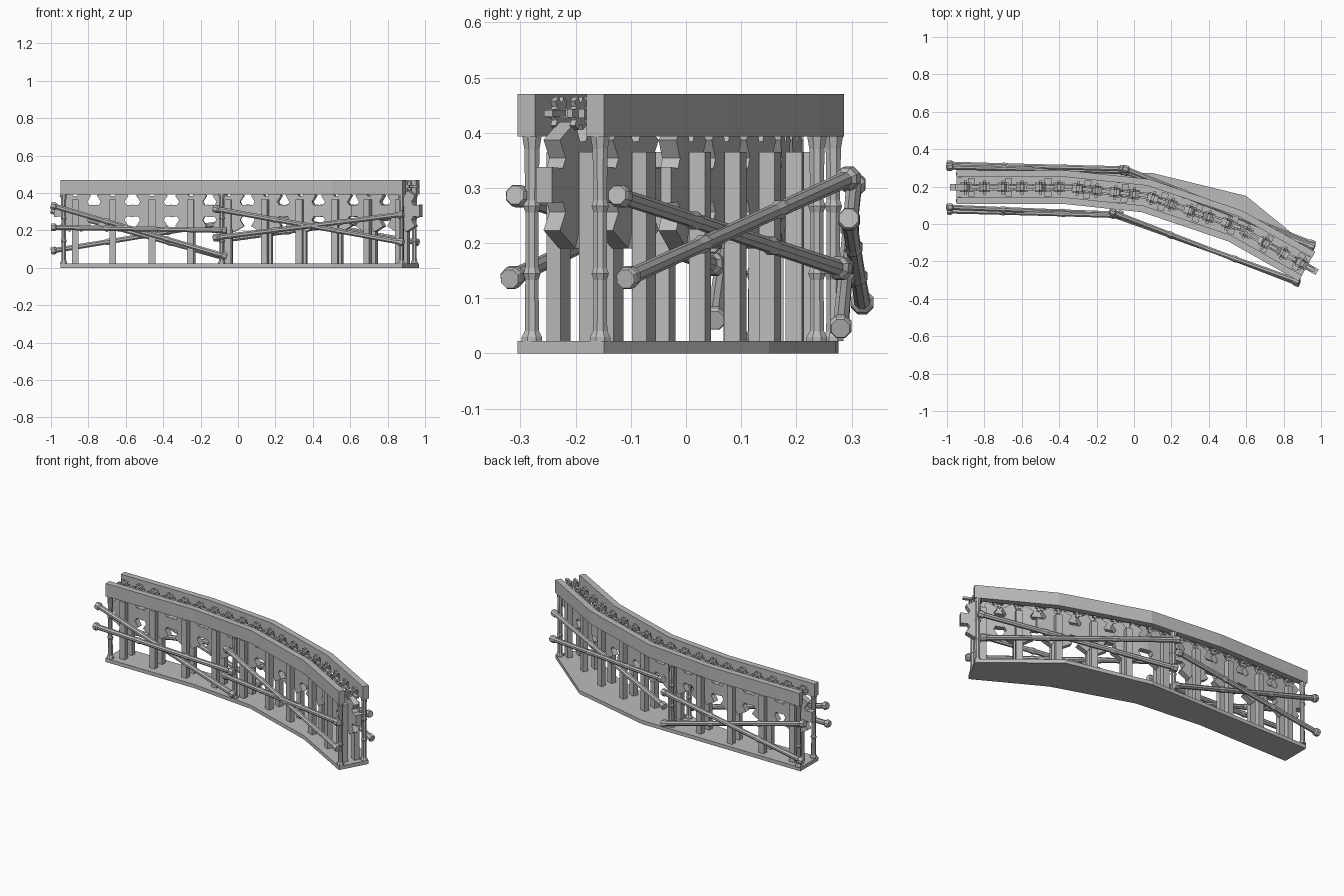
import bpy, bmesh, math
from mathutils import Vector, Matrix

cube = bpy.data.objects.get("Cube")
if cube:
    bpy.data.objects.remove(cube)

grey = bpy.data.materials.new("plain grey")
grey.use_nodes = True
grey.diffuse_color = (0.5, 0.5, 0.5, 1)
bsdf = grey.node_tree.nodes["Principled BSDF"]
bsdf.inputs["Base Color"].default_value = (0.5, 0.5, 0.5, 1)
bsdf.inputs["Roughness"].default_value = 0.8

# Centre line of the curved track, seen from above
PATH = [Vector(p) for p in ((-0.95, 0.196), (-0.36, 0.196), (0.06, 0.152),
                            (0.54, -0.01), (0.925, -0.227))]
BASE_TOP, RAIL_LOW, RAIL_TOP = 0.022, 0.393, 0.47


def finish(name, bm):
    bmesh.ops.recalc_face_normals(bm, faces=bm.faces)
    mesh = bpy.data.meshes.new(name)
    bm.to_mesh(mesh)
    bm.free()
    mesh.materials.append(grey)
    obj = bpy.data.objects.new(name, mesh)
    bpy.context.collection.objects.link(obj)
    return obj


def offset_path(d):
    """Centre line shifted sideways with mitred corners (+ is the back)."""
    dirs = [(b - a).normalized() for a, b in zip(PATH, PATH[1:])]
    out = []
    for i, p in enumerate(PATH):
        u, v = dirs[max(i - 1, 0)], dirs[min(i, len(dirs) - 1)]
        n = Vector((-(u + v).y, (u + v).x)).normalized()
        out.append(p + n * d / n.dot(Vector((-u.y, u.x))))
    return out


def prism(bm, outline, z0, z1):
    low = [bm.verts.new((p[0], p[1], z0)) for p in outline]
    face = bm.faces.new(low)
    top = bmesh.ops.extrude_face_region(bm, geom=[face])
    bmesh.ops.translate(bm, vec=(0, 0, z1 - z0),
                        verts=[g for g in top["geom"] if isinstance(g, bmesh.types.BMVert)])


def frame_at_x(x):
    """Position and heading on the centre line at a given x."""
    for a, b in zip(PATH, PATH[1:]):
        if x <= b.x or b is PATH[-1]:
            d = b - a
            p = a + d * ((x - a.x) / d.x)
            return p, math.atan2(d.y, d.x)


def place(x, z):
    p, ang = frame_at_x(x)
    return Matrix.Translation((p.x, p.y, z)) @ Matrix.Rotation(ang, 4, "Z")


def add_box(bm, matrix, size, centre):
    bmesh.ops.create_cube(bm, size=1, matrix=matrix @ Matrix.Translation(centre)
                          @ Matrix.Diagonal((*size, 1)))


def add_gear(bm, matrix, teeth, root, tip, half_tip, thick, side=0):
    """Blocky toothed wheel standing upright along the track."""
    pts = []
    for i in range(teeth):
        mid = math.tau * i / teeth
        half = math.pi / teeth
        for r, a in ((root, -half * 0.75), (tip, -half_tip), (tip, half_tip), (root, half * 0.75)):
            pts.append((r * math.cos(mid + a), r * math.sin(mid + a)))
    rings = [[bm.verts.new(matrix @ Vector((u, side + s * thick / 2, w))) for u, w in pts]
             for s in (-1, 1)]
    for ring in rings:
        bm.faces.new(ring)
    for i in range(len(pts)):
        j = (i + 1) % len(pts)
        bm.faces.new((rings[0][i], rings[0][j], rings[1][j], rings[1][i]))


def add_rod(bm, start, end, profile, sides=8):
    """Turned rod; the profile holds (fraction along, radius)."""
    start, end = Vector(start), Vector(end)
    axis = end - start
    turn = axis.to_track_quat("Z", "Y")
    rings = []
    for t, r in profile:
        rings.append([bm.verts.new(start + axis * t + turn @ Vector(
            (r * math.cos(math.tau * (k + .5) / sides), r * math.sin(math.tau * (k + .5) / sides), 0)))
            for k in range(sides)])
    for a, b in zip(rings, rings[1:]):
        for k in range(sides):
            m = (k + 1) % sides
            bm.faces.new((a[k], a[m], b[m], b[k]))
    bm.faces.new(rings[0])
    bm.faces.new(rings[-1])


# Base plate, with a bulge along the back
bm = bmesh.new()
back_edge = [(0.967, -0.149), (0.6, 0.15), (0.1, 0.272), (-0.95, 0.276)]
prism(bm, offset_path(-0.09) + back_edge, 0, BASE_TOP)
finish("base_plate", bm)

# Two side rails
for name, side in (("front_rail", -1), ("back_rail", 1)):
    bm = bmesh.new()
    prism(bm, offset_path(side * 0.09) + offset_path(side * 0.054)[::-1], RAIL_LOW, RAIL_TOP)
    finish(name, bm)

# Large wheels, each held between a pair of pillars
stations = (-0.87, -0.67, -0.46, -0.25, -0.05, 0.155, 0.34, 0.53, 0.71, 0.88)
wheels, pillars = bmesh.new(), bmesh.new()
for x in stations:
    add_gear(wheels, place(x, 0.305), 6, 0.08, 0.118, 0.28, 0.034)
    for side in (-1, 1):
        add_box(pillars, place(x, 0), (0.036, 0.03, 0.365 - BASE_TOP),
                (0, side * 0.034, (0.365 + BASE_TOP) / 2))
finish("large_wheels", wheels)
finish("pillars", pillars)

# Row of small paired cogs on short axles between the rails
cogs, axles = bmesh.new(), bmesh.new()
for i in range(19):
    m = place(-0.9 + i * 0.1, 0.435)
    for side in (-0.02, 0.02):
        add_gear(cogs, m, 6, 0.02, 0.031, 0.25, 0.011, side)
    add_box(axles, m, (0.016, 0.075, 0.016), (0, 0, 0))
    add_box(axles, m, (0.05, 0.018, 0.012), (0.05, 0, 0))
finish("small_cogs", cogs)
finish("cog_axles", axles)

# Jointed upright posts at both ends and the middle
bm = bmesh.new()
post = [(0, 0.02), (0.02, 0.02), (0.05, 0.014), (0.3, 0.013), (0.33, 0.017), (0.36, 0.013),
        (0.63, 0.013), (0.66, 0.017), (0.69, 0.013), (0.94, 0.015), (1, 0.019)]
for x in (-0.932, -0.08, 0.908):
    for side in (-1, 1):
        p = place(x, 0) @ Vector((0, side * 0.071, 0))
        add_rod(bm, (p.x, p.y, BASE_TOP), (p.x, p.y, RAIL_LOW), post)
finish("posts", bm)

# Jointed diagonal braces along both sides
brace = [(0, 0.018), (0.006, 0.022), (0.024, 0.022), (0.032, 0.015), (0.3, 0.014), (0.32, 0.018),
         (0.34, 0.014), (0.64, 0.014), (0.66, 0.018), (0.68, 0.014), (0.968, 0.015),
         (0.976, 0.021), (0.994, 0.021), (1, 0.018)]
braces = {
    "front_right_braces": [((-1, 0.09, 0.335), (-0.06, 0.052, 0.06)),
                           ((-1, 0.07, 0.217), (-0.06, 0.045, 0.2))],
    "back_right_braces": [((-1, 0.305, 0.31), (-0.04, 0.28, 0.045)),
                          ((-1, 0.32, 0.09), (-0.05, 0.295, 0.245))],
    "front_left_braces": [((-0.13, 0.068, 0.317), (0.885, -0.32, 0.135)),
                          ((-0.13, 0.055, 0.16), (0.885, -0.31, 0.287))],
    "back_left_braces": [((-0.06, 0.285, 0.152), (0.965, -0.125, 0.287)),
                         ((-0.06, 0.3, 0.32), (0.965, -0.11, 0.135))],
}
for name, rods in braces.items():
    bm = bmesh.new()
    for a, b in rods:
        add_rod(bm, a, b, brace)
    finish(name, bm)
